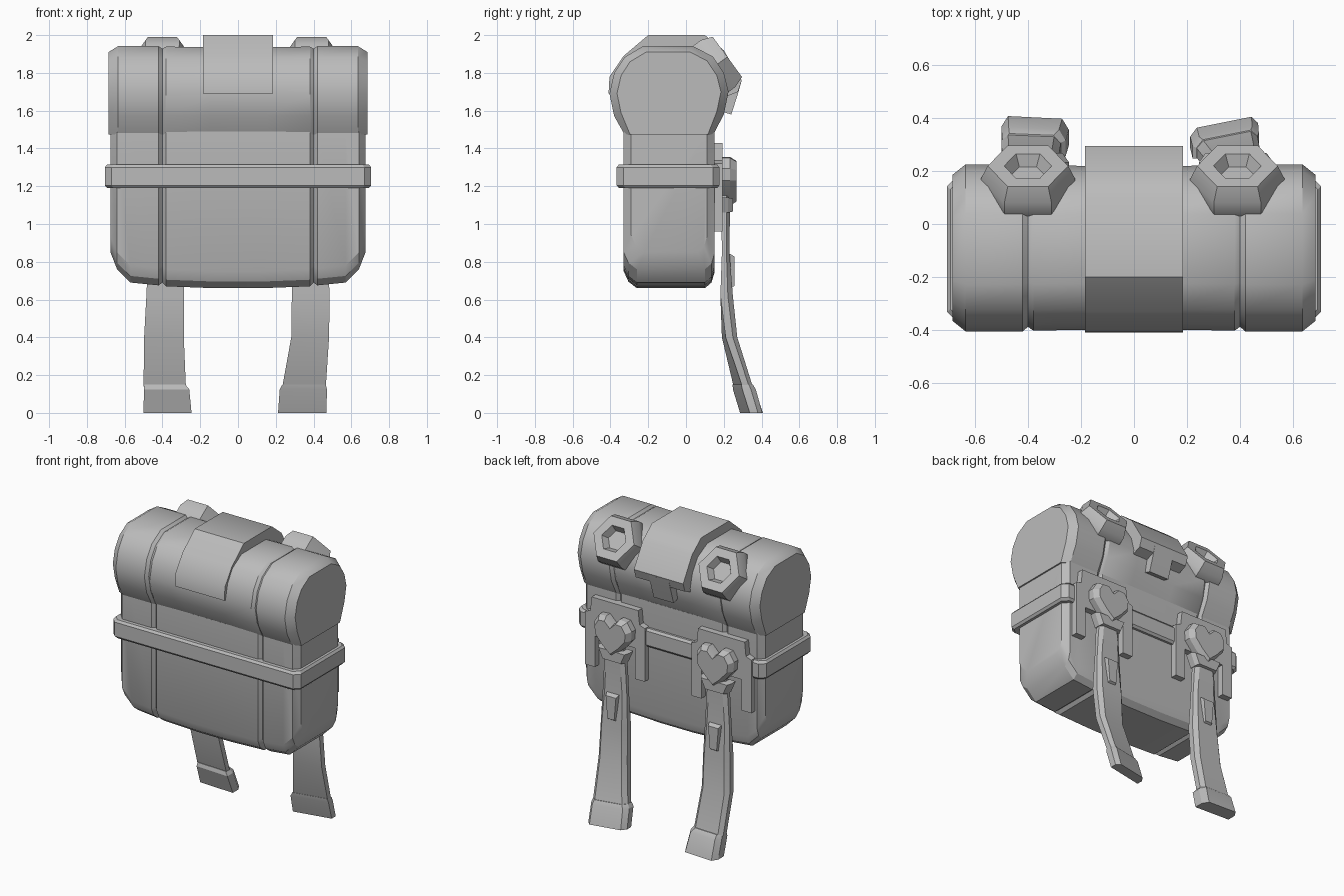
import bpy, bmesh, math
from mathutils import Vector

if "Cube" in bpy.data.objects:
    bpy.data.objects.remove(bpy.data.objects["Cube"])

grey = bpy.data.materials.new("plain_grey")
grey.diffuse_color = (0.5, 0.5, 0.5, 1)
grey.use_nodes = True
grey.node_tree.nodes["Principled BSDF"].inputs["Base Color"].default_value = grey.diffuse_color


def loft(name, sections, smooth=25):
    """Skin a list of equal-length point rings and cap both ends."""
    bm = bmesh.new()
    rings = [[bm.verts.new(p) for p in s] for s in sections]
    n = len(rings[0])
    for a, b in zip(rings, rings[1:]):
        for i in range(n):
            j = (i + 1) % n
            bm.faces.new((a[i], a[j], b[j], b[i]))
    bm.faces.new(rings[0][::-1])
    bm.faces.new(rings[-1])
    bmesh.ops.recalc_face_normals(bm, faces=bm.faces)
    me = bpy.data.meshes.new(name)
    bm.to_mesh(me)
    bm.free()
    me.materials.append(grey)
    ob = bpy.data.objects.new(name, me)
    bpy.context.collection.objects.link(ob)
    bpy.ops.object.select_all(action='DESELECT')
    ob.select_set(True)
    bpy.context.view_layer.objects.active = ob
    bpy.ops.object.shade_smooth_by_angle(angle=math.radians(smooth))
    return ob


def plate(name, outline, y0, y1, bevel=1.0, centre=(0, 0)):
    """Plate in the xz plane, rising from y0 to y1, with an optional tapered rim."""
    cx, cz = centre
    ym = y0 + (y1 - y0) * 0.6
    rings = [[(x, y0, z) for x, z in outline], [(x, ym, z) for x, z in outline],
             [(cx + (x - cx) * bevel, y1, cz + (z - cz) * bevel) for x, z in outline]]
    return loft(name, rings)


def mirrored(stations):
    """Repeat half stations (x first) on the negative side."""
    return [(-s[0], *s[1:]) for s in stations] + stations[::-1]


# Main bag: rounded ends and bottom, with two vertical seams
def bag_section(x, inset, zb):
    y0, y1, zt = -0.33 + inset, 0.15 - inset, 1.49
    return [(x, y0, zt), (x, y0, zb + 0.09), (x, y0 + 0.025, zb + 0.035), (x, y0 + 0.07, zb),
            (x, y1 - 0.05, zb), (x, y1 - 0.015, zb + 0.03), (x, y1, zb + 0.08), (x, y1, zt)]


bag = [(0.675, 0.04, 0.85), (0.64, 0.0, 0.76), (0.57, 0.0, 0.69), (0.42, 0.0, 0.675),
       (0.40, 0.02, 0.69), (0.38, 0.0, 0.67), (0.12, 0.0, 0.66)]
loft("bag_body", [bag_section(*s) for s in mirrored(bag)])

# Bedroll on top, with the same seams
ROLL = [(-0.33, 1.475), (-0.385, 1.57), (-0.41, 1.69), (-0.385, 1.80), (-0.33, 1.885),
        (-0.23, 1.945), (0.04, 1.945), (0.145, 1.89), (0.205, 1.80), (0.23, 1.70),
        (0.205, 1.58), (0.15, 1.475)]


def roll_section(x, k):
    cy, cz = -0.09, 1.70
    return [(x, cy + (y - cy) * k, cz + (z - cz) * (k if z > 1.5 else 1)) for y, z in ROLL]


roll = [(0.685, 0.86), (0.635, 0.985), (0.42, 0.985), (0.40, 0.93), (0.38, 0.975), (0.15, 0.965)]
loft("bedroll", [roll_section(*s) for s in mirrored(roll)], 32)

# Belt around the bag
belt = []
for z, d in ((1.19, 0.012), (1.205, 0), (1.30, 0), (1.315, 0.012)):
    x, y0, y1, c = 0.705 - d, -0.367 + d, 0.177 - d, 0.035
    belt.append([(-x, y0 + c, z), (-x + c, y0, z), (x - c, y0, z), (x, y0 + c, z),
                 (x, y1 - c, z), (x - c, y1, z), (-x + c, y1, z), (-x, y1 - c, z)])
loft("belt", belt)

# Flap over the bedroll with a narrow tab at the back
outer = [(-0.41, 1.69), (-0.405, 1.78), (-0.33, 1.89), (-0.20, 2.0), (0.10, 2.0),
         (0.20, 1.92), (0.295, 1.76), (0.275, 1.70)]
inner = [(0.20, 1.67), (0.20, 1.74), (0.13, 1.86), (0.05, 1.92), (-0.18, 1.92),
         (-0.28, 1.86), (-0.355, 1.76), (-0.365, 1.69)]
loft("flap", [[(x, y, z) for y, z in outer + inner] for x in (-0.185, 0.185)], 40)
tab = [(0.292, 1.75), (0.275, 1.69), (0.24, 1.58), (0.17, 1.60), (0.17, 1.75)]
loft("flap_tab", [[(x, y, z) for y, z in tab] for x in (-0.075, 0.075)])

# Hexagonal buckles on the back of the bedroll
normal = Vector((0, 0.81, 0.59)).normalized()
up = normal.cross(Vector((1, 0, 0)))
for side, cx in (("left", -0.40), ("right", 0.39)):
    rings = []
    for h, r in ((-0.03, 0.165), (0.0, 0.178), (0.05, 0.178), (0.11, 0.152),
                 (0.11, 0.09), (0.065, 0.065)):
        c = Vector((cx, 0.13, 1.82)) + normal * h
        rings.append([c + Vector((r * math.cos(a), 0, 0)) + up * r * math.sin(a)
                      for a in (math.radians(60 * i) for i in range(6))])
    loft("hex_buckle_" + side, rings)

# Shoulder strap assemblies
HEART = [(0, -0.135), (0.07, -0.075), (0.135, 0.0), (0.14, 0.065), (0.105, 0.12), (0.05, 0.125),
         (0, 0.075)]
heart = HEART + [(-u, v) for u, v in HEART[-2:0:-1]]
ARCH = [(0.0, 1.43), (0.175, 1.43), (0.185, 1.335), (0.225, 1.32), (0.225, 0.96), (0.15, 0.96),
        (0.15, 1.17), (0.0, 1.17)]


def strap_ring(cx, y, z, w, t, slope):
    pts = [(-w, -t), (w, -t), (w, t * 0.2), (w - 0.025, t), (-w + 0.025, t), (-w, t * 0.2)]
    return [(cx + u, y + v + slope * u, z) for u, v in pts]


for side, s in (("left", -1), ("right", 1)):
    # Arched mounting plate
    arch = ARCH[:-1] + [(-u, v) for u, v in ARCH[-2:0:-1]]
    plate("strap_mount_" + side, [(s * 0.40 + u, v) for u, v in arch], 0.12, 0.192)
    # Heart fastener and the holder under it
    cx = s * 0.385
    plate("heart_fastener_" + side, [(cx + u, 1.23 + v) for u, v in heart], 0.18, 0.268,
          0.82, (cx, 1.235))
    holder = [(-0.115, 1.14), (-0.08, 1.06), (0.08, 1.06), (0.115, 1.14)]
    plate("strap_holder_" + side, [(cx + u, v) for u, v in holder], 0.18, 0.25, 0.85, (cx, 1.1))
    # Hanging strap: centre x, y, z, half width, half thickness, twist
    if s < 0:
        low = [(-0.392, 0.232, 0.40, 0.105, 0.032, 0), (-0.388, 0.305, 0.14, 0.112, 0.03, -0.04)]
        tip = [(-0.387, 0.303, 0.15, 0.108, 0.035, -0.04), (-0.378, 0.311, 0.125, 0.12, 0.05, -0.05),
               (-0.373, 0.352, 0.0, 0.127, 0.05, -0.05)]
    else:
        low = [(0.382, 0.232, 0.40, 0.10, 0.032, 0.1), (0.35, 0.305, 0.14, 0.115, 0.03, 0.2)]
        tip = [(0.35, 0.303, 0.15, 0.115, 0.033, 0.2), (0.346, 0.311, 0.125, 0.125, 0.038, 0.2),
               (0.34, 0.348, 0.0, 0.128, 0.036, 0.2)]
    path = [(cx, 0.212, 1.20, 0.06, 0.02, 0), (cx, 0.21, 1.02, 0.08, 0.022, 0),
            (cx, 0.21, 0.85, 0.09, 0.02, 0), (cx, 0.215, 0.62, 0.10, 0.033, 0)]
    loft("strap_" + side, [strap_ring(*p) for p in path + low])
    loft("strap_tip_" + side, [strap_ring(*p) for p in tip])
    # Small slider on the strap
    slider = [(-0.045, 0.84), (-0.03, 0.66), (0.03, 0.66), (0.045, 0.84)]
    plate("strap_slider_" + side, [(cx + u, v) for u, v in slider], 0.205, 0.258, 0.85, (cx, 0.75))
